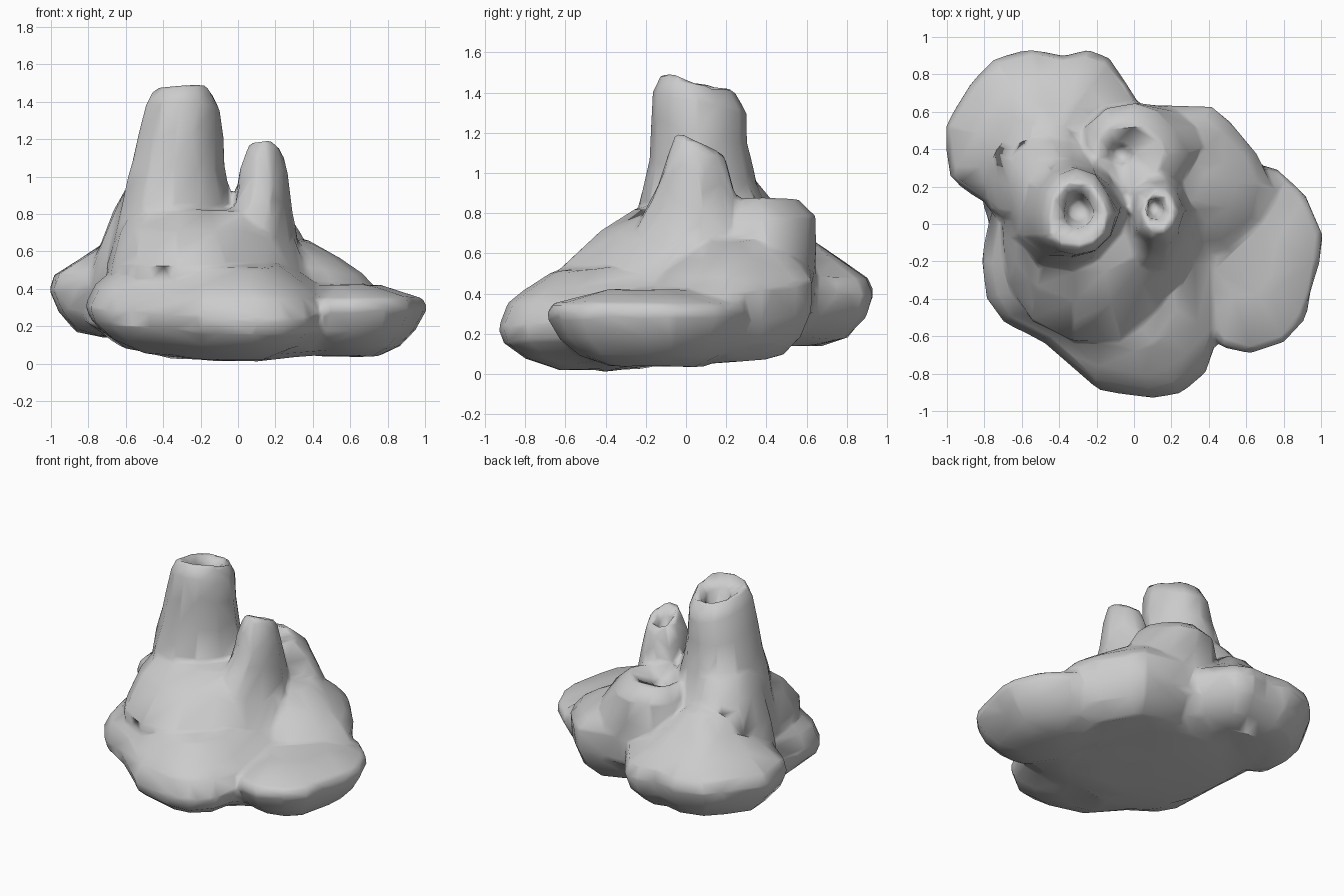
import bpy, bmesh, math
from mathutils import noise

if "Cube" in bpy.data.objects:
    bpy.data.objects.remove(bpy.data.objects["Cube"])

rock = bpy.data.materials.new("pale_grey_rock")
rock.use_nodes = True
GREY = (0.6, 0.6, 0.6, 1)
rock.diffuse_color = GREY
rock.node_tree.nodes["Principled BSDF"].inputs["Base Color"].default_value = GREY

body = bmesh.new()


def loft(rings):
    """Skin a closed stack of rings into the body."""
    rows = [[body.verts.new(p) for p in ring] for ring in rings]
    n = len(rows[0])
    for a, b in zip(rows, rows[1:]):
        for i in range(n):
            j = (i + 1) % n
            body.faces.new((a[i], a[j], b[j], b[i]))
    body.faces.new(rows[0][::-1])
    body.faces.new(rows[-1])


def lobe(outline, centre, layers, slope=(0, 0)):
    """Rounded boulder: one plan outline scaled at each layer."""
    cx, cy = centre
    rings = []
    for s, z in layers:
        pts = [(cx + (x - cx) * s, cy + (y - cy) * s) for x, y in outline]
        rings.append([(x, y, z + slope[0] * x + slope[1] * y) for x, y in pts])
    loft(rings)


def chimney(rings, sides=12, lumps=0.05, tilt=0.0):
    """Lumpy tube from (cx, cy, rx, ry, z) rings; late rings go down the hole."""
    out = []
    for cx, cy, rx, ry, z in rings:
        ring = []
        for i in range(sides):
            a = math.tau * i / sides
            k = 1 + lumps * math.sin(3 * a + 2 * z) + lumps / 2 * math.cos(5 * a)
            y = ry * k * math.sin(a)
            ring.append((cx + rx * k * math.cos(a), cy + y, z + tilt * y))
        out.append(ring)
    loft(out)


# Front boulder
lobe([(-.82, -.2), (-.79, -.4), (-.7, -.52), (-.48, -.64), (-.2, -.88), (.1, -.94),
      (.25, -.91), (.38, -.8), (.46, -.6), (.5, -.2), (.4, .3), (0, .5), (-.5, .4),
      (-.76, .12)], (-.15, -.25),
     [(.3, .06), (.55, .075), (.8, .15), (.96, .24), (1, .32), (.92, .43), (.8, .49),
      (.6, .57)], (-.02, .09))

# Right boulder
lobe([(.47, -.66), (.63, -.69), (.8, -.64), (.91, -.52), (.99, -.2), (1.01, -.05),
      (.92, .15), (.77, .3), (.45, .4), (.2, .2), (.25, -.3)], (.55, -.15),
     [(.45, .04), (.7, .09), (.88, .18), (1, .29), (.97, .35), (.75, .38), (.45, .42)])

# Back shoulder
lobe([(.76, .2), (.66, .38), (.51, .55), (.42, .63), (.1, .64), (-.2, .6), (-.3, .2),
      (.1, -.2), (.5, -.15), (.7, 0)], (.2, .25),
     [(.6, .12), (.85, .22), (.97, .34), (1, .5), (.85, .57), (.6, .64), (.35, .7)],
     (-.15, .05))

# Back corner boulder, rising to the vents
lobe([(-.78, .1), (-.99, .25), (-1.01, .52), (-.88, .75), (-.75, .88), (-.55, .94),
      (-.38, .9), (-.25, .93), (-.13, .88), (.02, .66), (0, .3), (-.4, .1)], (-.44, .4),
     [(.5, .14), (.75, .18), (.92, .28), (1, .4), (.95, .48), (.7, .56), (.45, .66),
      (.25, .78)])

# Shallow underside bridging the boulders
lobe([(-.76, -.2), (-.62, -.42), (-.2, -.7), (.2, -.75), (.5, -.6), (.78, -.5),
      (.92, -.1), (.73, .25), (.46, .55), (.03, .67), (-.2, .82), (-.6, .84),
      (-.9, .5), (-.86, .18)], (-.03, 0),
     [(.55, .07), (.78, .12), (.96, .23), (.8, .4)], (.03, .14))

# Central mound, sloping down at the front
chimney([(-.15, .0, .6, .6, .25), (-.2, -.05, .54, .58, .52),
         (-.22, -.01, .46, .42, .71), (-.23, .05, .37, .31, .82)], 14)

# Tall vent
chimney([(-.34, .12, .4, .4, .5), (-.35, .11, .31, .34, .8), (-.34, .08, .26, .27, 1),
         (-.32, .06, .23, .24, 1.2), (-.305, .06, .205, .235, 1.36),
         (-.3, .05, .155, .18, 1.46), (-.3, .07, .085, .1, 1.4),
         (-.3, .07, .06, .06, 1.22)], tilt=-.22)

# Small vent
chimney([(.1, .05, .24, .33, .5), (.12, .08, .16, .25, .8), (.13, .07, .135, .17, 1),
         (.135, .07, .1, .13, 1.12), (.13, .07, .075, .1, 1.16),
         (.11, .08, .05, .055, 1.1), (.11, .08, .04, .04, .98)], 10, tilt=-.45)

# Broken back vent
chimney([(.08, .4, .4, .25, .3), (.03, .39, .34, .26, .6), (-.01, .38, .27, .27, .78),
         (-.03, .37, .19, .18, .88), (-.08, .37, .07, .08, .84),
         (-.08, .37, .05, .05, .75)])

# Side ledge beside the tall vent
chimney([(-.48, .25, .36, .34, .42), (-.47, .23, .29, .3, .65), (-.45, .2, .23, .26, .82),
         (-.42, .15, .19, .2, .95)])

bmesh.ops.recalc_face_normals(body, faces=body.faces[:])
mesh = bpy.data.meshes.new("rock_mound")
body.to_mesh(mesh)
body.free()
mound = bpy.data.objects.new("rock_mound", mesh)
bpy.context.collection.objects.link(mound)

# Fuse the boulders into one skin and reduce it to broad facets
fuse = mound.modifiers.new("fuse", "REMESH")
fuse.mode = "VOXEL"
fuse.voxel_size = .02
soften = mound.modifiers.new("soften", "SMOOTH")
soften.iterations = 4
facet = mound.modifiers.new("facet", "DECIMATE")
facet.ratio = .03
bpy.context.view_layer.update()
fused = bpy.data.meshes.new_from_object(
    mound.evaluated_get(bpy.context.evaluated_depsgraph_get()))
mound.modifiers.clear()
mound.data = fused

# Weathered unevenness
for v in fused.vertices:
    v.co += noise.noise_vector(v.co * 5) * .012

fused.materials.clear()
fused.materials.append(rock)
for poly in fused.polygons:
    poly.use_smooth = True
    poly.material_index = 0
